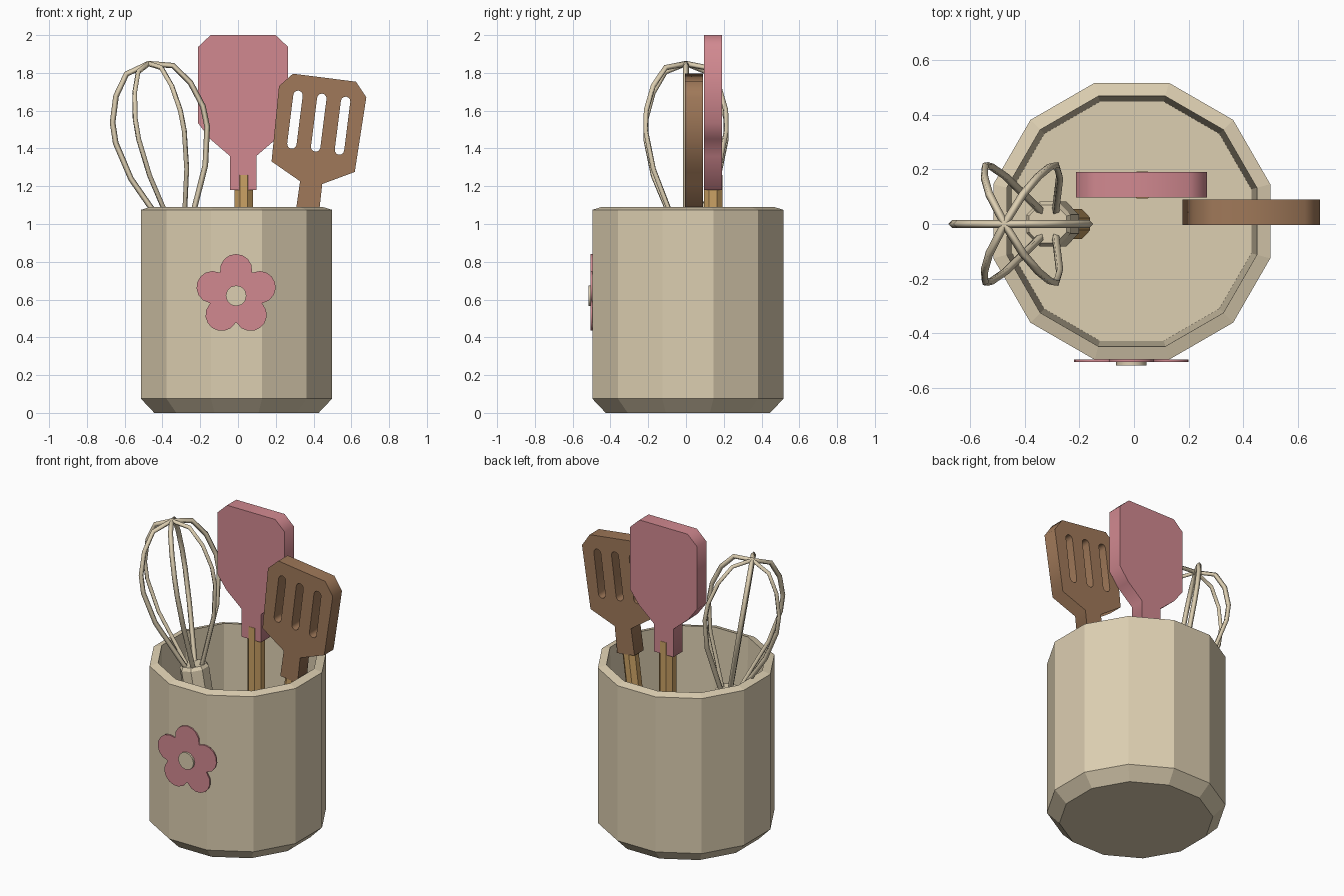
import bpy, bmesh
from math import sin, cos, sqrt, pi, radians, atan2
from mathutils import Vector, Matrix

cube = bpy.data.objects.get("Cube")
if cube:
    bpy.data.objects.remove(cube, do_unlink=True)


def material(name, rgb):
    m = bpy.data.materials.new(name)
    m.use_nodes = True
    m.diffuse_color = (*rgb, 1)
    bsdf = next(n for n in m.node_tree.nodes if n.type == 'BSDF_PRINCIPLED')
    bsdf.inputs["Base Color"].default_value = (*rgb, 1)
    bsdf.inputs["Roughness"].default_value = 0.7
    return m


CREAM = material("cream", (0.72, 0.62, 0.44))
PINK = material("dusty pink", (0.64, 0.25, 0.28))
BROWN = material("brown wood", (0.35, 0.19, 0.10))
GOLD = material("golden wood", (0.60, 0.36, 0.13))


def lathe(name, profile, sides, mat, loc, tilt=0.0):
    """Closed faceted solid from (flat radius, height) rings, capped at both ends."""
    bm = bmesh.new()
    rings = []
    for r, z in profile:
        r /= cos(pi / sides)
        angles = [(k + 0.5) * 2 * pi / sides for k in range(sides)]
        rings.append([bm.verts.new((r * cos(a), r * sin(a), z)) for a in angles])
    for low, high in zip(rings, rings[1:]):
        for k in range(sides):
            n = (k + 1) % sides
            bm.faces.new((low[k], low[n], high[n], high[k]))
    bm.faces.new(rings[0][::-1])
    bm.faces.new(rings[-1])
    bmesh.ops.recalc_face_normals(bm, faces=bm.faces)
    mesh = bpy.data.meshes.new(name)
    bm.to_mesh(mesh)
    bm.free()
    mesh.materials.append(mat)
    obj = bpy.data.objects.new(name, mesh)
    obj.location = loc
    obj.rotation_euler = (0, tilt, 0)
    bpy.context.collection.objects.link(obj)
    return obj


def curve_mesh(name, paths, mat, matrix, flat=0.0, wire=0.0):
    """Poly paths made into a flat plate (holes allowed) or into round wire."""
    cu = bpy.data.curves.new(name, 'CURVE')
    cu.dimensions = '2D' if flat else '3D'
    if flat:
        cu.fill_mode = 'BOTH'
        cu.extrude = flat / 2
    else:
        cu.fill_mode = 'FULL'
        cu.bevel_depth = wire
        cu.bevel_resolution = 0
    for path in paths:
        sp = cu.splines.new('POLY')
        sp.points.add(len(path) - 1)
        for pt, co in zip(sp.points, path):
            pt.co = (*co, 1) if len(co) == 3 else (*co, 0, 1)
        sp.use_cyclic_u = bool(flat)
    cu.materials.append(mat)
    obj = bpy.data.objects.new(name, cu)
    bpy.context.collection.objects.link(obj)
    obj.matrix_world = matrix
    bpy.ops.object.select_all(action='DESELECT')
    obj.select_set(True)
    bpy.context.view_layer.objects.active = obj
    bpy.ops.object.convert(target='MESH')
    return bpy.context.object


def upright(loc, tilt=0.0):
    """Stands a flat outline up so it faces the front."""
    return Matrix.Translation(loc) @ Matrix.Rotation(tilt, 4, 'Y') @ Matrix.Rotation(pi / 2, 4, 'X')


def mirrored(half):
    return half + [(-x, z) for x, z in reversed(half)]


# Crock: chamfered foot, straight wall, sloped rim, hollow inside
lathe("crock", [(0.435, 0), (0.506, 0.075), (0.506, 1.075), (0.457, 1.09), (0.437, 0.1)],
      12, CREAM, (-0.008, 0.01, 0))

# Flower badge on the front
PETALS, REACH, ROUND, STEPS = 5, 0.13, 0.086, 8
outline = []
for p in range(PETALS):
    for s in range(STEPS):
        a = (s / STEPS - 0.5) * 2 * pi / PETALS
        r = REACH * cos(a) + sqrt(ROUND ** 2 - (REACH * sin(a)) ** 2)
        theta = pi / 2 + p * 2 * pi / PETALS + a
        outline.append((r * cos(theta), r * sin(theta)))
curve_mesh("flower_petals", [outline], PINK, upright((-0.01, -0.5, 0.625)), flat=0.009)
disc = [(0.055 * cos(k * pi / 6), 0.055 * sin(k * pi / 6)) for k in range(12)]
curve_mesh("flower_center", [disc], CREAM, upright((-0.01, -0.507, 0.62)), flat=0.02)

# Pink scraper with its straight handle
blade = mirrored([(0.07, 1.18), (0.07, 1.36), (0.175, 1.45), (0.239, 1.535),
                  (0.239, 1.937), (0.172, 2.0)])
curve_mesh("scraper_blade", [blade], PINK, upright((0.027, 0.143, 0)), flat=0.094)
lathe("scraper_handle", [(0.049, 0.3), (0.049, 1.26)], 8, GOLD, (0.03, 0.143, 0))

# Slotted turner, leaning to the left side
TURNER, LEAN = (0.371, 0.043, 1.09), radians(7.2)
head = mirrored([(0.062, -0.04), (0.059, 0.13), (0.222, 0.215), (0.233, 0.615), (0.168, 0.69)])


def slot(x, low, high, r):
    ends = [(high - r, 0), (low + r, pi)]
    return [(x + r * cos(start + k * pi / 6), z + r * sin(start + k * pi / 6))
            for z, start in ends for k in range(7)]


slots = [slot(x, 0.295, 0.605, 0.025) for x in (-0.127, 0, 0.127)]
curve_mesh("turner_head", [head] + slots, BROWN, upright(TURNER, LEAN), flat=0.094)
lathe("turner_handle", [(0.045, -0.75), (0.045, 0.04)], 8, GOLD, TURNER, LEAN)

# Whisk, leaning to the right side: three crossed wire loops, ferrule and handle
WHISK, TIP = (-0.315, 0, 0.97), radians(-10.2)
side = [(0.045, -0.03), (0.2, 0.31), (0.246, 0.51), (0.243, 0.62), (0.2, 0.755), (0.125, 0.86)]
arch = side + [(0, 0.893)] + [(-r, z) for r, z in reversed(side)]
loops = [[(r * cos(a), r * sin(a), z) for r, z in arch] for a in (0, pi / 3, 2 * pi / 3)]
curve_mesh("whisk_wires", loops, CREAM,
           Matrix.Translation(WHISK) @ Matrix.Rotation(TIP, 4, 'Y'), wire=0.015)
lathe("whisk_ferrule", [(0.07, -0.22), (0.082, -0.19), (0.082, -0.02), (0.07, 0)],
      8, CREAM, WHISK, TIP)
lathe("whisk_handle", [(0.055, -0.57), (0.055, -0.2)], 8, GOLD, WHISK, TIP)
